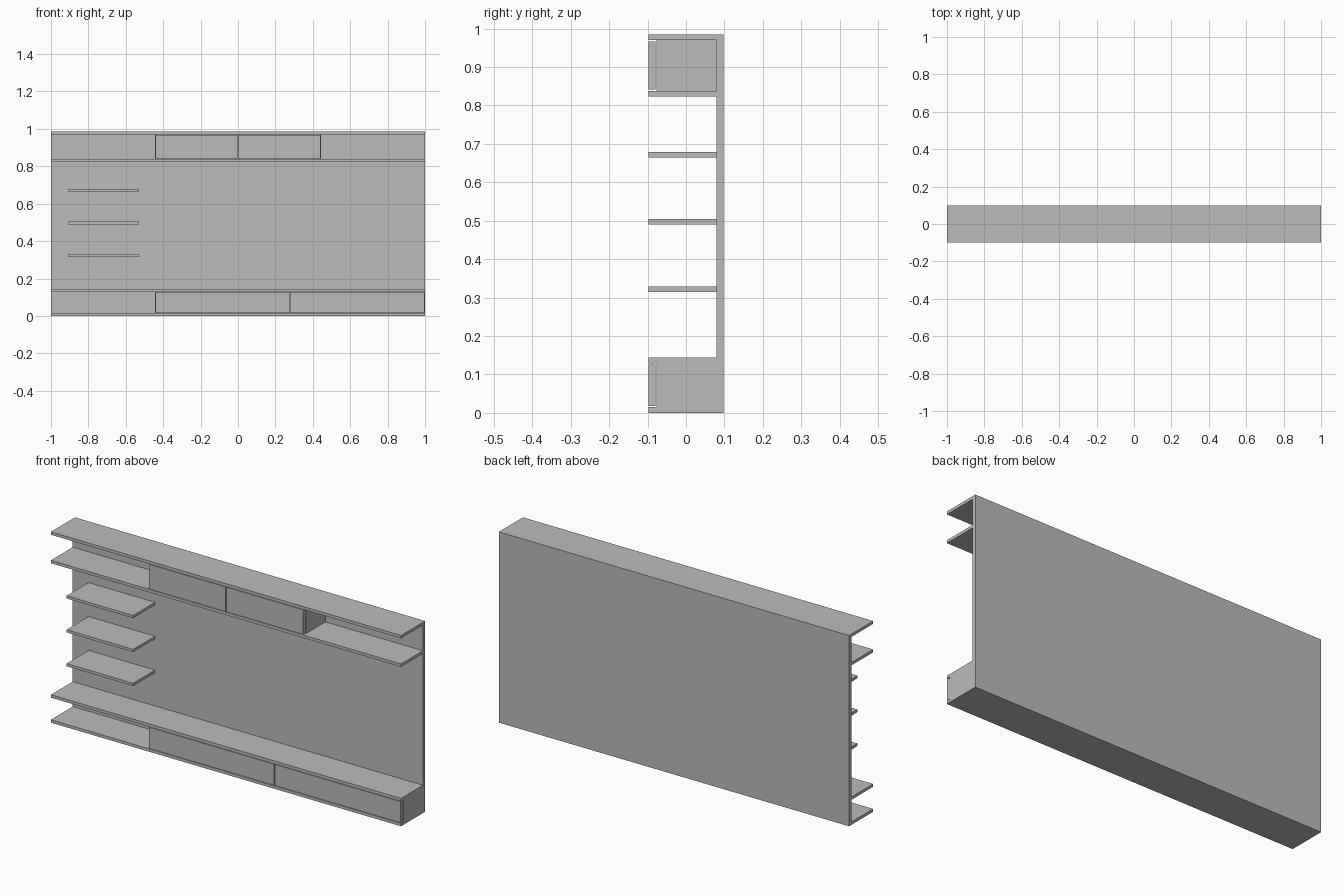
import bpy

cube = bpy.data.objects.get("Cube")
if cube:
    bpy.data.objects.remove(cube, do_unlink=True)

grey = bpy.data.materials.new("plain_grey")
grey.use_nodes = True
GREY = (0.5, 0.5, 0.5, 1)
grey.diffuse_color = GREY
grey.node_tree.nodes["Principled BSDF"].inputs["Base Color"].default_value = GREY


def board(name, x, y, z):
    """Rectangular board given by its (min, max) span on each axis."""
    bpy.ops.mesh.primitive_cube_add(size=1)
    ob = bpy.context.object
    ob.name = name
    spans = (x, y, z)
    ob.location = [(a + b) / 2 for a, b in spans]
    ob.scale = [b - a for a, b in spans]
    bpy.ops.object.transform_apply(location=True, rotation=False, scale=True)
    ob.data.materials.append(grey)


FRONT, BACK, PANEL = -0.098, 0.098, 0.08
T = 0.015
WIDTH = (-1, 1)
DEPTH = (FRONT, PANEL)
INNER = (-0.077, PANEL)
DOOR = (FRONT, -0.079)

# Back panel
board("back_panel", WIDTH, (PANEL, BACK), (0, 0.985))

# Full-width shelves
for name, z in (("base", 0), ("lower_top", 0.129),
                ("upper_bottom", 0.823), ("upper_top", 0.97)):
    board(name + "_shelf", WIDTH, DEPTH, (z, z + T))

# Short display shelves on one side
for i in range(3):
    z = 0.315 + i * 0.175
    board(f"display_shelf_{i + 1}", (-0.91, -0.53), DEPTH, (z, z + 0.014))


def cabinet(name, edges, z0, z1):
    """Upright dividers behind a row of flat doors."""
    last = len(edges) - 1
    for i, x in enumerate(edges):
        left = x if i == 0 else x - T if i == last else x - T / 2
        board(f"{name}_divider_{i + 1}", (left, left + T), INNER, (z0, z1))
    for i, (a, b) in enumerate(zip(edges, edges[1:])):
        board(f"{name}_door_{i + 1}", (a + 0.002, b - 0.002), DOOR,
              (z0 + 0.003, z1 - 0.003))


cabinet("upper", (-0.443, 0, 0.443), 0.838, 0.97)
cabinet("lower", (-0.443, 0.277, 1), 0.015, 0.129)
